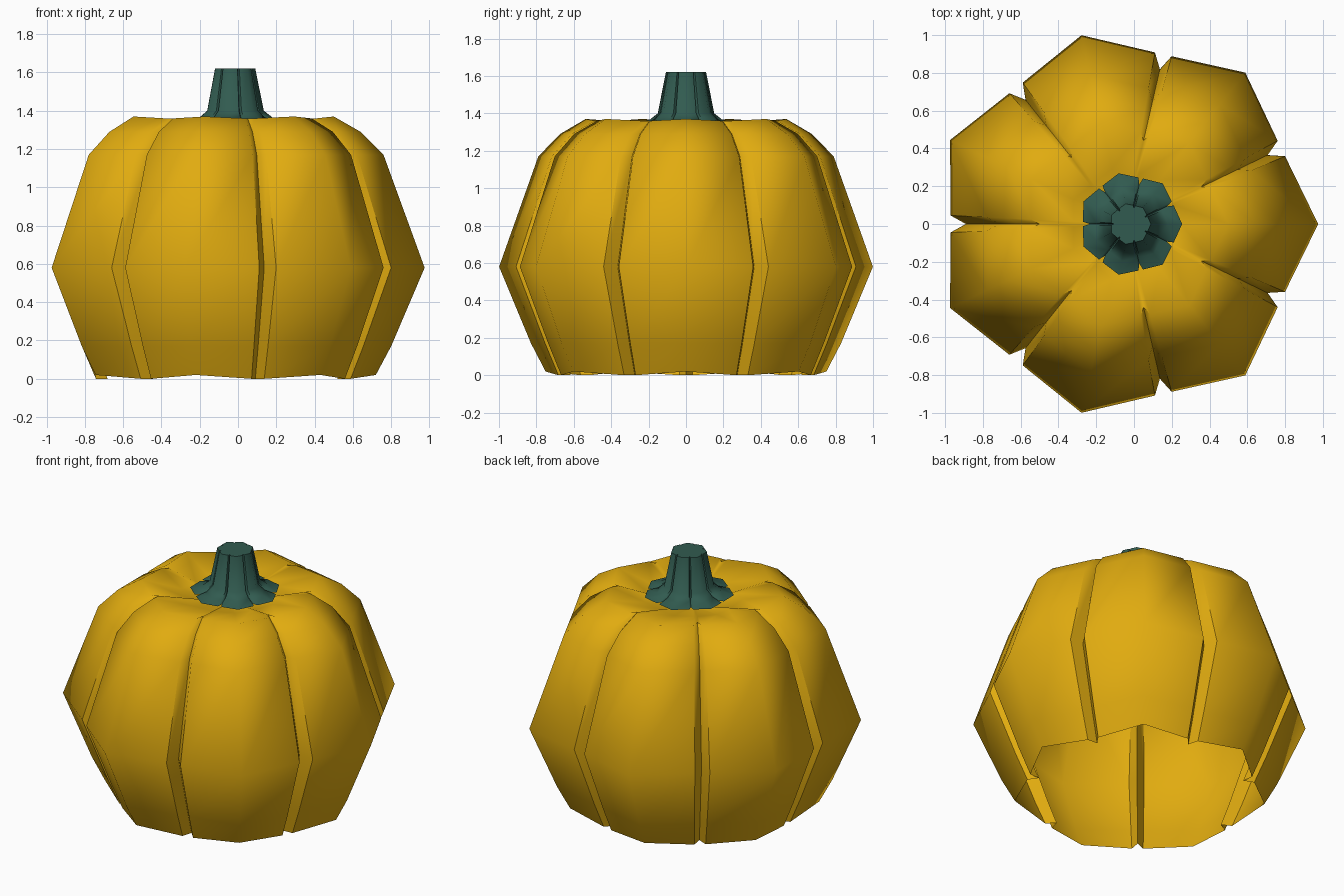
import bpy, bmesh
from math import cos, sin, pi, radians

if "Cube" in bpy.data.objects:
    bpy.data.objects.remove(bpy.data.objects["Cube"], do_unlink=True)

LOBES = 7
STEP = 2 * pi / LOBES


def material(name, colour):
    mat = bpy.data.materials.new(name)
    mat.use_nodes = True
    mat.diffuse_color = (*colour, 1)
    bsdf = mat.node_tree.nodes["Principled BSDF"]
    bsdf.inputs["Base Color"].default_value = (*colour, 1)
    bsdf.inputs["Roughness"].default_value = 0.8
    return mat


def lobed_shell(name, rings, centre_x, section, mat, cap=False):
    """Sweep a lobed cross-section up a profile.
    rings: (radius, height, edge drop); section: (angle, radius factor, drop factor)."""
    bm = bmesh.new()
    loops = []
    for radius, height, drop in rings:
        loop = []
        for i in range(LOBES):
            for angle, factor, fall in section:
                a = i * STEP + angle
                r = radius * factor
                loop.append(bm.verts.new((centre_x + r * cos(a), r * sin(a), height - drop * fall)))
        loops.append(loop)
    n = len(loops[0])
    for low, high in zip(loops, loops[1:]):
        for i in range(n):
            j = (i + 1) % n
            bm.faces.new((low[i], low[j], high[j], high[i]))
    if cap:
        x, z = centre_x, rings[-1][1]
        tip = bm.verts.new((x, 0, z))
        for i in range(n):
            bm.faces.new((loops[-1][i], loops[-1][(i + 1) % n], tip))
    mesh = bpy.data.meshes.new(name)
    bm.to_mesh(mesh)
    bm.free()
    mesh.materials.append(mat)
    obj = bpy.data.objects.new(name, mesh)
    bpy.context.collection.objects.link(obj)
    bpy.ops.object.select_all(action="DESELECT")
    obj.select_set(True)
    bpy.context.view_layer.objects.active = obj
    bpy.ops.object.shade_smooth_by_angle(angle=radians(57))
    return obj


orange = material("pumpkin orange", (0.75, 0.41, 0.005))
green = material("stem green", (0.031, 0.105, 0.08))

# Crest, lobe edge, narrow valley, next lobe's edge
edge = radians(22.9)
body_section = [(0, 1, 0), (edge, 0.9, 1), (STEP / 2, 0.82, 1), (STEP - edge, 0.9, 1)]
stem_section = [(0, 1, 0), (edge, 0.91, 0), (STEP / 2, 0.78, 0), (STEP - edge, 0.91, 0)]

# Hollow body, open underneath, dimpled on top
body_rings = [
    (0.77, 0.02, 0.02), (0.85, 0.17, 0), (1.025, 0.58, 0), (0.81, 1.17, 0),
    (0.69, 1.29, 0), (0.55, 1.37, 0.01), (0.3, 1.325, 0.01), (0.06, 1.27, 0),
]
lobed_shell("pumpkin_body", body_rings, -0.05, body_section, orange, cap=True)

# Flared stem
stem_rings = [(0.275, 1.345, 0), (0.2, 1.365, 0), (0.155, 1.4, 0), (0.11, 1.62, 0)]
lobed_shell("stem", stem_rings, -0.02, stem_section, green, cap=True)
